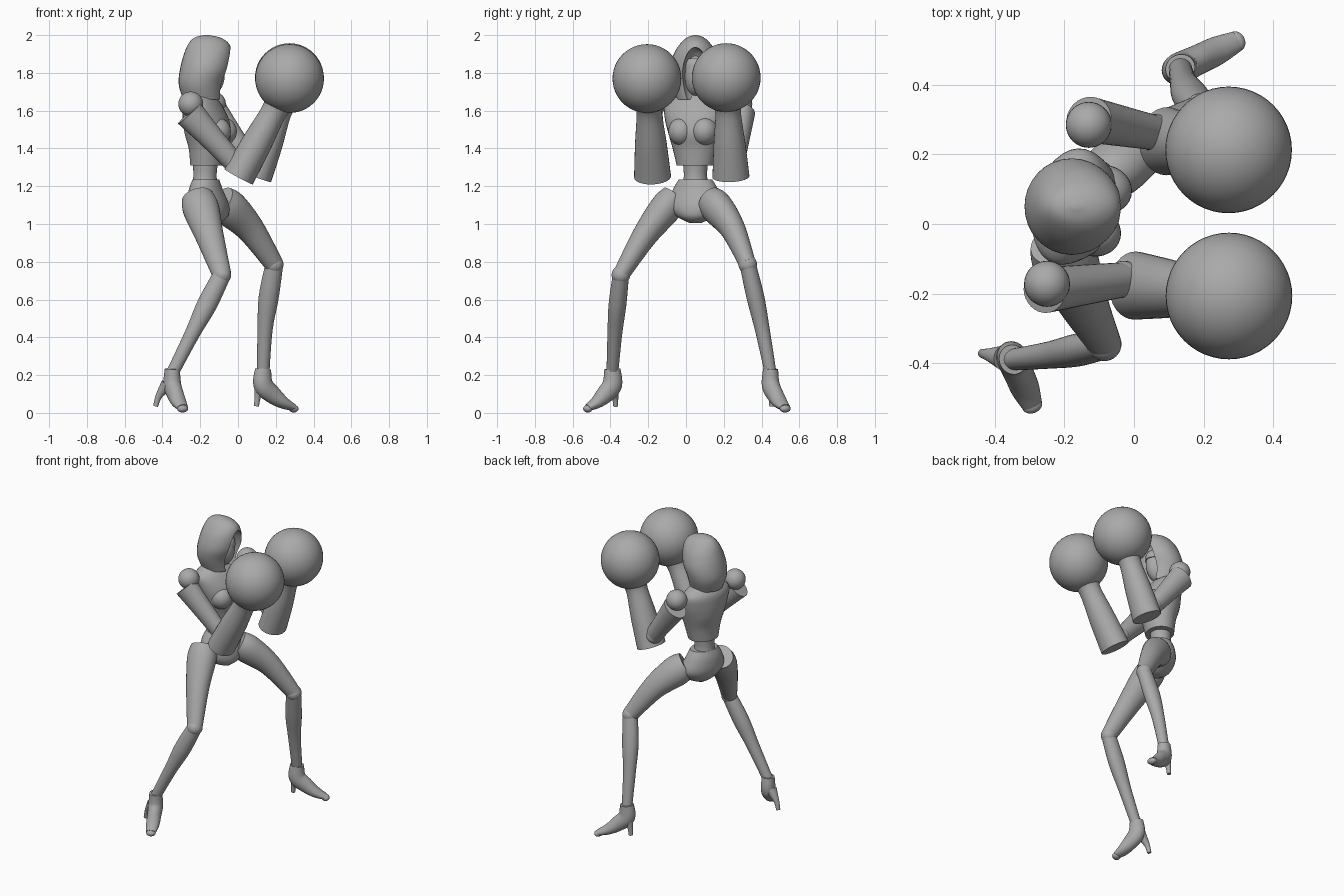
import bpy, bmesh, math
from mathutils import Vector

old = bpy.data.objects.get("Cube")
if old:
    bpy.data.objects.remove(old, do_unlink=True)

grey = bpy.data.materials.new("matte_grey")
grey.use_nodes = True
colour = (0.4, 0.4, 0.4, 1)
grey.diffuse_color = colour
grey.node_tree.nodes["Principled BSDF"].inputs["Base Color"].default_value = colour
UP = Vector((0, 0, 1))
LEFT = Vector((0, 1, 0))
parts = []


def add_part(name, bm):
    bmesh.ops.recalc_face_normals(bm, faces=bm.faces)
    mesh = bpy.data.meshes.new(name)
    bm.to_mesh(mesh)
    bm.free()
    mesh.materials.append(grey)
    ob = bpy.data.objects.new(name, mesh)
    bpy.context.collection.objects.link(ob)
    parts.append(ob)
    return ob


def ball(name, centre, radii, segments=32, side=LEFT):
    if isinstance(radii, float):
        radii = (radii, radii, radii)
    bm = bmesh.new()
    bmesh.ops.create_uvsphere(bm, u_segments=segments, v_segments=segments // 2, radius=1)
    side = side.normalized()
    front = side.cross(UP)
    for v in bm.verts:
        x, y, z = (c * r for c, r in zip(v.co, radii))
        v.co = Vector(centre) + front * x + side * y + UP * z
    return add_part(name, bm)


def spline(rows, steps=5):
    # Catmull-Rom interpolation of the sections
    out = []
    last = len(rows) - 1
    for i in range(last):
        near = [rows[min(max(k, 0), last)] for k in range(i - 1, i + 3)]
        for s in range(steps):
            t = s / steps
            out.append([b + t / 2 * (c - a + t * (2 * a - 5 * b + 4 * c - d + t * (3 * (b - c) + d - a)))
                        for a, b, c, d in zip(*near)])
    return out + [list(rows[-1])]


def loft(name, rows, side=LEFT, flat=False, sides=32):
    # Each row: x, y, z, half width along side, half depth across it
    rows = spline(rows)
    pts = [Vector(r[:3]) for r in rows]
    bm = bmesh.new()
    rings = []
    for i, (p, r) in enumerate(zip(pts, rows)):
        tan = UP if flat else (pts[min(i + 1, len(pts) - 1)] - pts[max(i - 1, 0)]).normalized()
        u = (side - tan * side.dot(tan)).normalized()
        v = tan.cross(u)
        angles = [math.tau * k / sides for k in range(sides)]
        rings.append([bm.verts.new(p + u * r[3] * math.cos(a) + v * r[4] * math.sin(a)) for a in angles])
    for a, b in zip(rings, rings[1:]):
        for k in range(sides):
            n = (k + 1) % sides
            bm.faces.new((a[k], a[n], b[n], b[k]))
    bm.faces.new(rings[0][::-1])
    bm.faces.new(rings[-1])
    return add_part(name, bm)


def column(name, rows, side=LEFT):
    # Upright body part on the middle plane; each row: x, z, half width, half depth
    return loft(name, [(x, .05, z, a, b) for x, z, a, b in rows], side, flat=True)


def limb(name, start, end, profile, bow=(0, 0, 0)):
    # Tapered limb; each profile row: fraction of the length, half width, half depth
    a, b, bow = Vector(start), Vector(end), Vector(bow)
    loft(name, [(*(a.lerp(b, t) + bow * 4 * t * (1 - t)), w, d) for t, w, d in profile])


# Torso, twisted towards the right
chest_side = Vector((.25, .97, 0))
chest_front = chest_side.cross(UP)
column("bodice", [(-.165, 1.31, .1, .087), (-.16, 1.4, .122, .1), (-.16, 1.48, .145, .122),
                  (-.172, 1.56, .165, .118), (-.188, 1.63, .165, .098), (-.19, 1.68, .1, .065)], chest_side)
for label, s in (("left", 1), ("right", -1)):
    spot = Vector((-.165, .055, 1.49)) + chest_front * .068 + chest_side * .063 * s
    ball(label + "_bust", spot, (.078, .07, .075), side=chest_side)
column("waist", [(-.175, 1.17, .08, .075), (-.175, 1.25, .062, .062), (-.172, 1.34, .068, .068)], chest_side)
column("neck", [(-.19, 1.64, .07, .06), (-.185, 1.76, .05, .05)])
column("pelvis", [(-.17, 1.235, .092, .068), (-.17, 1.18, .125, .085), (-.155, 1.1, .15, .1),
                  (-.14, 1.04, .1, .085), (-.135, 1.005, .03, .04)], Vector((.35, .93, 0)))

# Hood with a carved face opening
hood = column("hood", [(-.188, 1.66, .1, .103), (-.194, 1.74, .13, .12), (-.175, 1.82, .138, .132),
                       (-.16, 1.9, .115, .126), (-.155, 1.955, .08, .107), (-.162, 1.987, .045, .068),
                       (-.168, 2, .008, .012)])
cutter = ball("opening_cutter", (-.045, .05, 1.765), (.1, .072, .17), 40)
parts.remove(cutter)
cutter.hide_render = True
cut = hood.modifiers.new("opening", 'BOOLEAN')
cut.operation = 'DIFFERENCE'
cut.object = cutter
bpy.context.view_layer.objects.active = hood
bpy.ops.object.modifier_apply(modifier=cut.name)
bpy.data.objects.remove(cutter, do_unlink=True)

# Face and eye mask inside the hood
ball("face", (-.155, .05, 1.79), (.085, .066, .115))
column("eye_mask", [(-.155, 1.815, .068, .089), (-.155, 1.85, .066, .085), (-.155, 1.875, .056, .07)])

# Section profiles shared by both sides
UPPER_ARM = [(0, .066, .08), (.5, .058, .065), (1, .05, .055)]
FOREARM = [(0, .098, .085), (.45, .084, .08), (.85, .068, .068), (1, .078, .078)]
THIGH = [(0, .076, .085), (.15, .084, .096), (.5, .066, .075), (1, .044, .05)]
SHIN = [(0, .043, .047), (.3, .047, .053), (.6, .039, .04), (1, .031, .033)]
# Shoe rows: fraction towards the toe, height, half width, half depth
SHOE = [(0, .233, .039, .043), (0, .15, .046, .053), (.3, .098, .043, .048),
        (.65, .055, .041, .033), (1, .028, .03, .018)]
# Heel rows: fraction towards the heel tip, height, radius
HEEL = [(.3, .15, .036), (.8, .09, .018), (1, .035, .013)]


def build_arm(label, shoulder, top, elbow, cuff, wrist, glove):
    ball(label + "_shoulder", shoulder, .066)
    limb(label + "_upper_arm", top, elbow, UPPER_ARM)
    ball(label + "_elbow", elbow, .054)
    limb(label + "_forearm", cuff, wrist, FOREARM)
    ball(label + "_glove", glove, .182, 48)


def build_leg(label, hip, knee, ankle, toe, heel, thigh_bow, shin_bow):
    limb(label + "_thigh", hip, knee, THIGH, thigh_bow)
    ball(label + "_knee", knee, .049)
    limb(label + "_shin", knee, ankle, SHIN, shin_bow)
    # High heeled shoe, pointing along the toe offset
    base = Vector((ankle[0], ankle[1], 0))
    toe, heel = Vector(toe), Vector(heel)
    side = UP.cross(toe).normalized()
    loft(label + "_shoe", [(*(base + toe * t + UP * z), w, d) for t, z, w, d in SHOE], side)
    ball(label + "_toe", base + toe + UP * .022, (.024, .03, .02), side=side)
    loft(label + "_shoe_heel", [(*(base + heel * t + UP * z), r, r) for t, z, r in HEEL], side)


build_arm("right", shoulder=(-.25, -.172, 1.635), top=(-.258, -.19, 1.585), elbow=(-.03, -.16, 1.335),
          cuff=(.003, -.177, 1.25), wrist=(.215, -.197, 1.64), glove=(.273, -.207, 1.77))
build_arm("left", shoulder=(-.13, .285, 1.635), top=(-.13, .3, 1.59), elbow=(.06, .262, 1.335),
          cuff=(.095, .238, 1.25), wrist=(.232, .221, 1.64), glove=(.272, .213, 1.775))
build_leg("right", hip=(-.215, -.06, 1.14), knee=(-.085, -.345, .73), ankle=(-.348, -.39, .21),
          toe=(.055, -.13, 0), heel=(-.088, .018, 0), thigh_bow=(0, -.018, 0), shin_bow=(0, -.005, 0))
build_leg("left", hip=(-.09, .13, 1.12), knee=(.192, .327, .785), ankle=(.133, .448, .21),
          toe=(.162, .077, 0), heel=(-.035, .006, 0), thigh_bow=(.015, .02, .02), shin_bow=(-.014, .005, 0))

# Smooth shading with crisp rims
bpy.ops.object.select_all(action='DESELECT')
for ob in parts:
    ob.select_set(True)
bpy.context.view_layer.objects.active = hood
bpy.ops.object.shade_smooth_by_angle(angle=math.radians(40))
